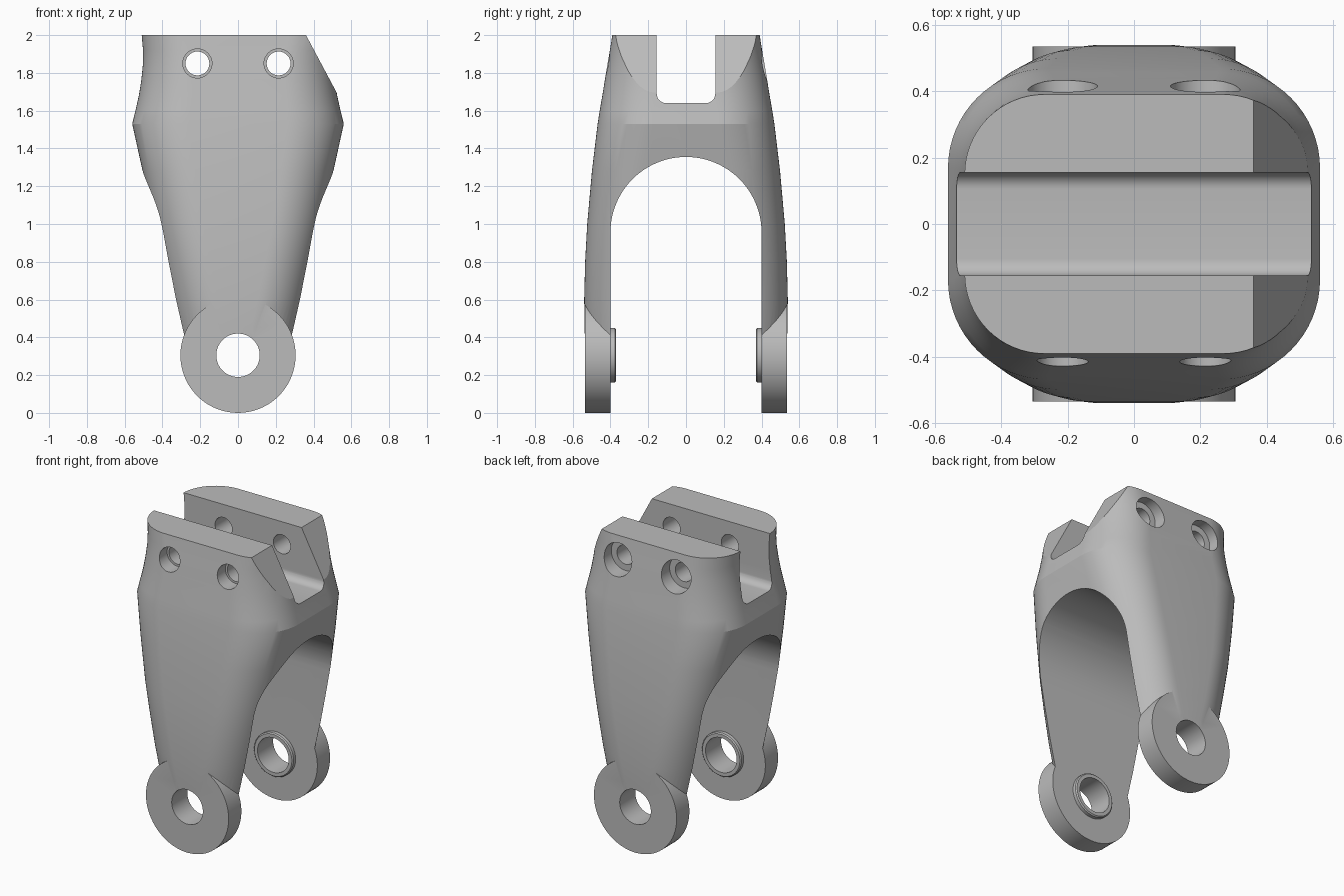
import bpy, bmesh, math
from math import sin, cos, pi, radians

old = bpy.data.objects.get("Cube")
if old:
    bpy.data.objects.remove(old)

metal = bpy.data.materials.new("grey metal")
metal.use_nodes = True
metal.diffuse_color = (0.5, 0.5, 0.5, 1)
metal.node_tree.nodes["Principled BSDF"].inputs["Base Color"].default_value = (0.5, 0.5, 0.5, 1)


def skin(name, rings):
    """Closed solid skinned over equal-length rings of points."""
    bm = bmesh.new()
    loops = [[bm.verts.new(p) for p in ring] for ring in rings]
    n = len(loops[0])
    for a, b in zip(loops, loops[1:]):
        for i in range(n):
            j = (i + 1) % n
            bm.faces.new((a[i], a[j], b[j], b[i]))
    bm.faces.new(loops[0][::-1])
    bm.faces.new(loops[-1])
    bmesh.ops.recalc_face_normals(bm, faces=bm.faces)
    mesh = bpy.data.meshes.new(name)
    bm.to_mesh(mesh)
    bm.free()
    mesh.materials.append(metal)
    obj = bpy.data.objects.new(name, mesh)
    bpy.context.collection.objects.link(obj)
    return obj


def arc(cx, cy, r, start, end, steps=16):
    angles = [radians(start + (end - start) * i / steps) for i in range(steps + 1)]
    return [(cx + r * cos(a), cy + r * sin(a)) for a in angles]


def rounded_section(z, hx, hy, r):
    pts = []
    for sx, sy, start in ((1, 1, 0), (-1, 1, 90), (-1, -1, 180), (1, -1, 270)):
        pts += arc(sx * (hx - r), sy * (hy - r), r, start, start + 90)
    return [(x, y, z) for x, y in pts]


def channel(name, profile):
    """Profile in y, z swept across the full width."""
    return skin(name, [[(x, y, z) for y, z in profile] for x in (-1, 1)])


def drum(name, x, z, steps):
    """Turned part along y from (y, radius) steps."""
    circle = [2 * pi * i / 72 for i in range(72)]
    return skin(name, [[(x + r * cos(a), y, z + r * sin(a)) for a in circle] for y, r in steps])


def combine(target, tool, operation):
    tool.hide_render = True
    mod = target.modifiers.new(operation, "BOOLEAN")
    mod.operation, mod.solver, mod.object = operation, "EXACT", tool
    bpy.context.view_layer.objects.active = target
    bpy.ops.object.modifier_apply(modifier=mod.name)
    bpy.data.objects.remove(tool)


# Main shell: height, half width, half depth, corner radius
sections = [(0.30, 0.288, 0.532, 0.25), (0.45, 0.321, 0.537, 0.25),
            (0.60, 0.354, 0.539, 0.25), (0.80, 0.398, 0.534, 0.255),
            (1.00, 0.443, 0.523, 0.26), (1.28, 0.505, 0.498, 0.28),
            (1.53, 0.560, 0.468, 0.30), (1.60, 0.543, 0.457, 0.29),
            (1.68, 0.525, 0.443, 0.28), (1.76, 0.512, 0.430, 0.27),
            (1.85, 0.503, 0.415, 0.26), (1.92, 0.503, 0.403, 0.25),
            (2.00, 0.510, 0.390, 0.24)]
body = skin("fork_bracket", [rounded_section(*s) for s in sections])

# Arched opening between the legs
combine(body, channel("arch_cutter", [(0.4, -1)] + arc(0, 0.955, 0.4, 0, 180, 48) + [(-0.4, -1)]),
        "DIFFERENCE")

# Clamp slot with rounded floor corners
slot = ([(0.155, 3), (-0.155, 3)] + arc(-0.105, 1.69, 0.05, 180, 270, 8)
        + arc(0.105, 1.69, 0.05, 270, 360, 8))
combine(body, channel("slot_cutter", slot), "DIFFERENCE")

# Sloped cut on the upper left side
slope = [(0.36, 2.0), (0.60, 1.55), (1.5, 1.55), (1.5, 2.5), (0.36 - 0.5 * 0.16 / 0.30, 2.5)]
combine(body, skin("slope_cutter", [[(x, y, z) for x, z in slope] for y in (-1, 1)]), "DIFFERENCE")

# Axle eyes with inner bosses
for side in (-1, 1):
    eye = drum("axle_eye", 0, 0.305,
               [(side * 0.37, 0.138), (side * 0.377, 0.145), (side * 0.4, 0.145),
                (side * 0.4, 0.305), (side * 0.534, 0.305)])
    combine(body, eye, "UNION")
combine(body, drum("axle_cutter", 0, 0.305, [(-1, 0.115), (1, 0.115)]), "DIFFERENCE")

# Clamp bolt holes, with wider counterbores at the back
for x in (-0.215, 0.215):
    bolt = [(-1, 0.077), (-0.33, 0.077), (-0.33, 0.063), (0.33, 0.063), (0.33, 0.105), (1, 0.105)]
    combine(body, drum("bolt_cutter", x, 1.85, bolt), "DIFFERENCE")

bpy.ops.object.select_all(action="DESELECT")
body.select_set(True)
bpy.context.view_layer.objects.active = body
bpy.ops.object.shade_smooth_by_angle(angle=radians(18))
